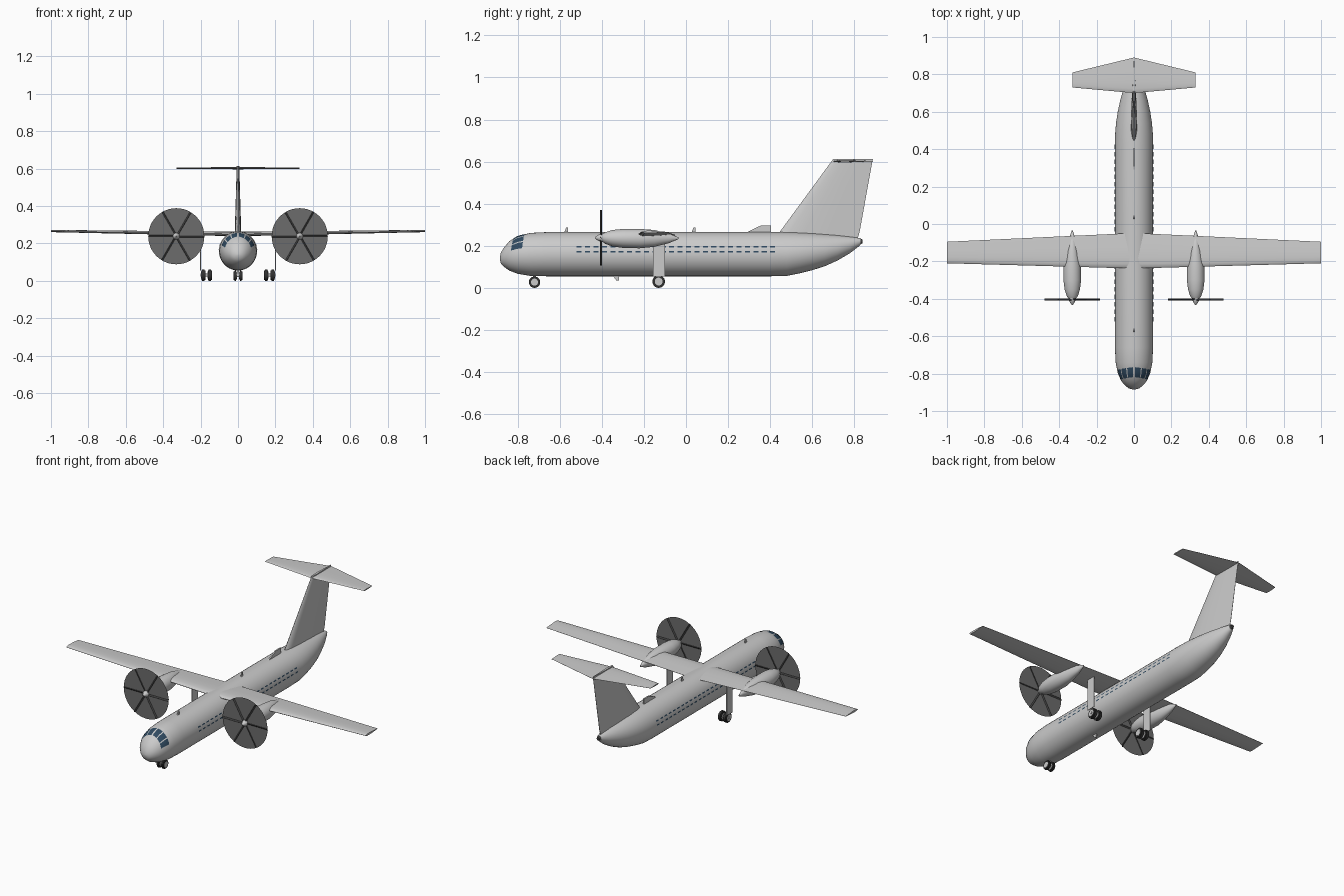
import bpy, bmesh
from math import sin, cos, pi, radians, acos, degrees
from mathutils import Matrix, Vector

if "Cube" in bpy.data.objects:
    bpy.data.objects.remove(bpy.data.objects["Cube"])


def material(name, r, g, b):
    m = bpy.data.materials.new(name)
    m.use_nodes = True
    m.diffuse_color = (r, g, b, 1)
    m.node_tree.nodes["Principled BSDF"].inputs["Base Color"].default_value = (r, g, b, 1)
    return m


BODY = material("light grey paint", 0.6, 0.6, 0.6)
DISC = material("propeller blur grey", 0.15, 0.15, 0.15)
BLADE = material("blade dark grey", 0.06, 0.06, 0.06)
TYRE = material("tyre black", 0.03, 0.03, 0.03)
GLASS = material("window navy", 0.03, 0.07, 0.12)


def finish(name, bm, mat, mirror=False, angle=40):
    """Turn a bmesh into a smooth shaded object, optionally mirrored in x."""
    bmesh.ops.recalc_face_normals(bm, faces=bm.faces)
    me = bpy.data.meshes.new(name)
    bm.to_mesh(me)
    bm.free()
    me.materials.append(mat)
    for p in me.polygons:
        p.use_smooth = True
    me.set_sharp_from_angle(angle=radians(angle))
    ob = bpy.data.objects.new(name, me)
    bpy.context.collection.objects.link(ob)
    if mirror:
        ob.modifiers.new("mirror", 'MIRROR').use_clip = False
    return ob


def loft(name, rings, mat, mirror=False, angle=40):
    """Skin a list of closed rings and cap both ends."""
    bm = bmesh.new()
    vs = [[bm.verts.new(p) for p in ring] for ring in rings]
    n = len(vs[0])
    for a, b in zip(vs, vs[1:]):
        for i in range(n):
            j = (i + 1) % n
            bm.faces.new((a[i], a[j], b[j], b[i]))
    bm.faces.new(vs[0])
    bm.faces.new(vs[-1])
    return finish(name, bm, mat, mirror, angle)


def oval(x, st, n=40):
    """Cross-section ring from a (y, top, bottom, half width) station."""
    y, top, bot, w = st
    zc, rz = (top + bot) / 2, (top - bot) / 2
    return [(x + w * sin(2 * pi * i / n), y, zc + rz * cos(2 * pi * i / n)) for i in range(n)]


def foil(point, le, te, thick):
    """Aerofoil ring; point(chordwise, offset) places it in space."""
    half = [(0, 0), (.03, .45), (.12, .85), (.3, 1), (.6, .7), (1, .06)]
    outline = half + [(t, -h) for t, h in half[:0:-1]]
    return [point(le + t * (te - le), h * thick / 2) for t, h in outline]


def cylinder(bm, x, y, z, r, width, n=28):
    """Cylinder lying along x."""
    m = Matrix.Translation((x, y, z)) @ Matrix.Rotation(pi / 2, 4, 'Y')
    bmesh.ops.create_cone(bm, cap_ends=True, segments=n, radius1=r, radius2=r, depth=width, matrix=m)


def box(bm, centre, size):
    m = Matrix.Translation(centre) @ Matrix.Diagonal((*size, 1))
    bmesh.ops.create_cube(bm, size=1, matrix=m)


# Fuselage: (y, top, bottom, half width)
HULL = [(-.885, .143, .137, .004), (-.88, .168, .115, .026), (-.865, .192, .1, .046),
        (-.84, .222, .082, .068), (-.8, .246, .067, .086), (-.74, .261, .057, .098),
        (-.66, .265, .055, .102), (.4, .265, .055, .102), (.48, .265, .057, .101),
        (.54, .263, .069, .096), (.6, .26, .084, .087), (.66, .255, .103, .074),
        (.72, .25, .13, .057), (.78, .243, .165, .036), (.83, .236, .204, .014)]
loft("fuselage", [oval(0, s) for s in HULL], BODY)
loft("tail_light", [oval(0, (.83, .234, .208, .012)), oval(0, (.84, .23, .212, .008))], BLADE)


def skin(y, deg, off=.0015):
    """Point just above the hull at y, angle measured from the top."""
    for a, b in zip(HULL, HULL[1:]):
        if a[0] <= y <= b[0]:
            t = (y - a[0]) / (b[0] - a[0])
            top, bot, w = [a[k] + t * (b[k] - a[k]) for k in (1, 2, 3)]
            break
    s, c = sin(radians(deg)), cos(radians(deg))
    return Vector(((w + off) * s, y, (top + bot) / 2 + ((top - bot) / 2 + off) * c))


def pane(bm, y0, y1, a0, a1, slant=0, ny=4, na=4):
    grid = []
    for i in range(ny + 1):
        row = []
        for j in range(na + 1):
            a = a0 + (a1 - a0) * j / na
            row.append(bm.verts.new(skin(y0 + (y1 - y0) * i / ny - slant * a, a)))
        grid.append(row)
    for i in range(ny):
        for j in range(na):
            bm.faces.new((grid[i][j], grid[i][j + 1], grid[i + 1][j + 1], grid[i + 1][j]))


# Cockpit panes
bm = bmesh.new()
for a0 in (3, 27, 51):
    pane(bm, -.818, -.765, a0, a0 + 20, .0002)
finish("cockpit_windows", bm, GLASS, True)

# Cabin windows: two rows of dashes on each side
bm = bmesh.new()
for z in (.171, .194):
    a = degrees(acos((z - .16) / .105))
    for i in range(24):
        y = -.52 + i * .04
        pane(bm, y, y + .024, a - 2, a + 2, 0, 1, 1)
finish("cabin_windows", bm, GLASS, True)

# Wings
WING = [(0, -.238, -.048, .25, .024), (1, -.21, -.095, .266, .012)]
loft("wing", [foil(lambda c, h, x=x, z=z: (x, c, z + h), le, te, th)
              for x, le, te, z, th in WING], BODY, True, 50)

# Fin and tailplane
FIN = [(.2, .40, .805, .036), (.265, .445, .825, .034), (.613, .70, .888, .014)]
loft("fin", [foil(lambda c, h, z=z: (h, c, z), le, te, th) for z, le, te, th in FIN], BODY)
TAILPLANE = [(0, .70, .89, .012), (.33, .73, .81, .007)]
loft("tailplane", [foil(lambda c, h, x=x: (x, c, .602 + h), le, te, th)
                   for x, le, te, th in TAILPLANE], BODY, True, 50)


def blade_plate(name, outline, t):
    """Thin upright plate on the centreline from a (y, z) outline."""
    loft(name, [[(x, y, z) for y, z in outline] for x in (-t, t)], BODY)


# Dorsal fairing and aerials
blade_plate("dorsal_fairing", [(.28, .26), (.355, .296), (.405, .296), (.405, .26)], .004)
for name, y in (("front_aerial", -.58), ("rear_aerial", .025)):
    blade_plate(name, [(y, .26), (y + .01, .286), (y + .02, .286), (y + .02, .26)], .003)
blade_plate("belly_aerial", [(-.35, .06), (-.33, .034), (-.318, .034), (-.32, .06)], .003)

# Engine nacelles and spinners
EX, EZ, PY = .33, .238, -.404
NACELLE = [(-.398, .256, .22, .02), (-.385, .264, .21, .03), (-.35, .275, .197, .041),
           (-.3, .28, .19, .047), (-.22, .28, .188, .046), (-.15, .275, .195, .034),
           (-.08, .258, .213, .018), (-.035, .24, .232, .003)]
loft("nacelle", [oval(EX, s, 28) for s in NACELLE], BODY, True)
SPINNER = [(-.433, .002), (-.425, .009), (-.41, .017), (-.396, .02)]
loft("spinner", [oval(EX, (y, EZ + r, EZ - r, r), 20) for y, r in SPINNER], BODY, True)

# Propeller blur discs, flat sheets
bm = bmesh.new()
bmesh.ops.create_circle(bm, cap_ends=True, segments=48, radius=.15,
                        matrix=Matrix.Translation((EX, PY, EZ)) @ Matrix.Rotation(pi / 2, 4, 'X'))
finish("propeller_disc", bm, DISC, True)

# Six twisted blades per propeller
bm = bmesh.new()
for k in range(6):
    m = (Matrix.Translation((EX, PY, EZ)) @ Matrix.Rotation(k * pi / 3, 4, 'Y')
         @ Matrix.Translation((.08, 0, 0)) @ Matrix.Rotation(radians(35), 4, 'X')
         @ Matrix.Diagonal((.138, .003, .013, 1)))
    bmesh.ops.create_cube(bm, size=1, matrix=m)
finish("propeller_blades", bm, BLADE, True)


# Landing gear: tyres, hubs, axles, legs
def wheels(name, xs, y, r, width):
    tyres, hubs = bmesh.new(), bmesh.new()
    for x in xs:
        cylinder(tyres, x, y, r, r, width)
        cylinder(hubs, x, y, r, r * .62, width + .003)
    bmesh.ops.bevel(tyres, geom=[e for e in tyres.edges if abs(e.verts[0].co.x - e.verts[1].co.x) < 1e-5],
                    offset=.004, segments=2, affect='EDGES')
    finish(name + "_tyres", tyres, TYRE, True)
    finish(name + "_hubs", hubs, BODY, True)


wheels("nose_gear", [.015], -.72, .027, .016)
wheels("main_gear", [.15, .185], -.13, .03, .021)
bm = bmesh.new()
cylinder(bm, 0, -.72, .027, .007, .03, 12)
box(bm, (0, -.72, .05), (.01, .014, .05))
finish("nose_leg", bm, BODY)
bm = bmesh.new()
cylinder(bm, .173, -.13, .03, .008, .056, 12)
box(bm, (.2, -.129, .15), (.004, .056, .19))
finish("main_leg", bm, BODY, True)
